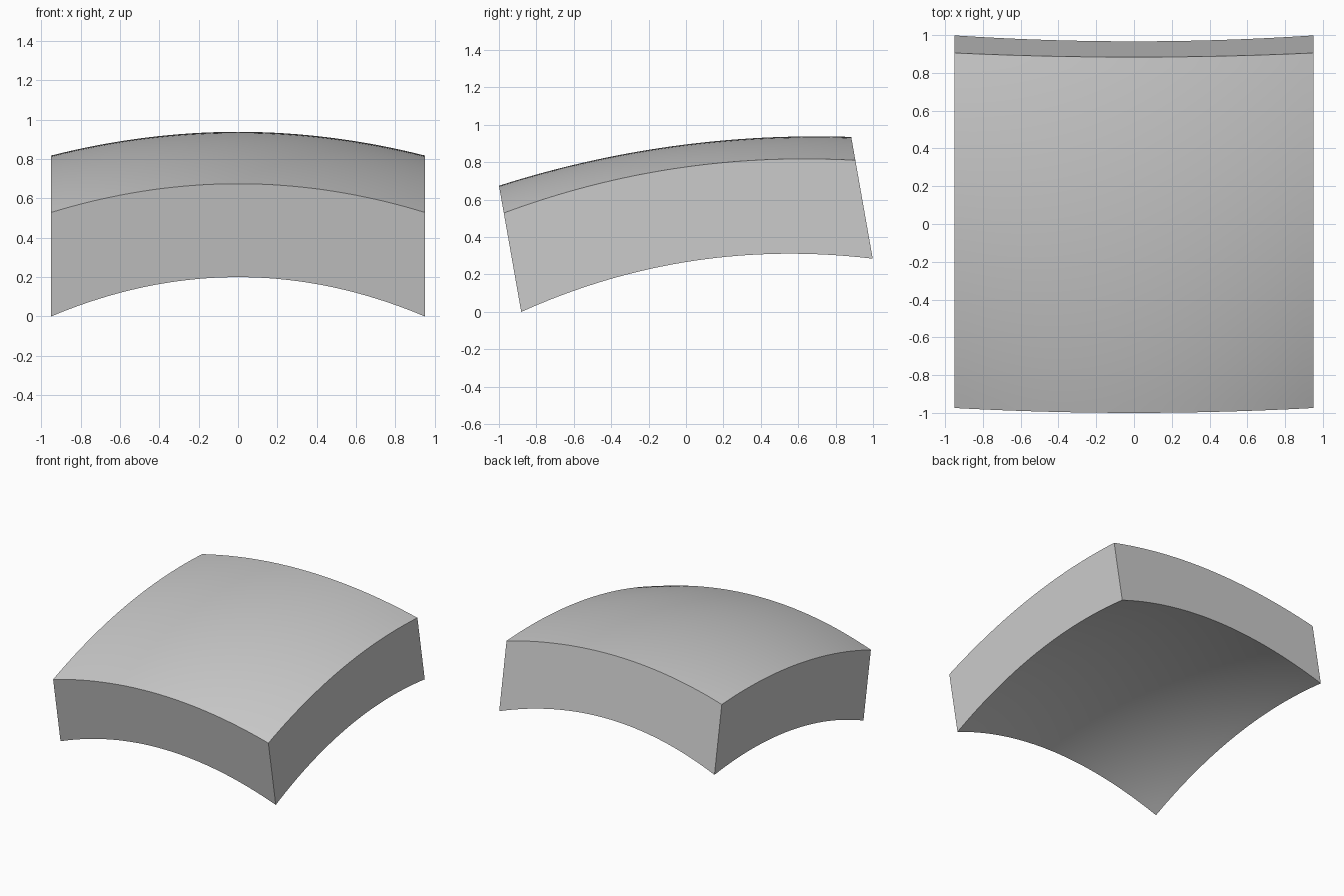
import bpy, bmesh, math
from mathutils import Matrix

cube = bpy.data.objects.get("Cube")
if cube:
    bpy.data.objects.remove(cube, do_unlink=True)

HALF = 0.95                 # half width of the square block
TILT = math.radians(10)     # lean of the whole block about x
SHIFT = 0.0825              # slide along the tilted depth axis
SEGMENTS = 32

# Heights at front, middle and back: along the centre line and along the sides
TOP = ((0.838, 0.885, 0.768), (0.690, 0.765, 0.641))
UNDERSIDE = ((0.356, 0.432, 0.287), (0.153, 0.262, 0.107))


def arc(heights, t):
    """Smooth curve through three heights, t running from -1 to 1."""
    front, middle, back = heights
    return middle + (back - front) / 2 * t + ((front + back) / 2 - middle) * t * t


def dome(heights, x, y):
    """Height of a doubly curved surface over the square."""
    s, t = x / HALF, y / HALF
    centre, side = (arc(row, t) for row in heights)
    return centre + (side - centre) * s * s


# Underside sheet, extruded into a closed block
bm = bmesh.new()
bmesh.ops.create_grid(bm, x_segments=SEGMENTS, y_segments=SEGMENTS, size=HALF)
result = bmesh.ops.extrude_face_region(bm, geom=bm.faces[:], use_keep_orig=True)
upper = {v for v in result["geom"] if isinstance(v, bmesh.types.BMVert)}

# Curve the two sheets
for v in bm.verts:
    v.co.z = dome(TOP if v in upper else UNDERSIDE, v.co.x, v.co.y)

# Lean the block back
lean = Matrix.Rotation(TILT, 4, 'X') @ Matrix.Translation((0, SHIFT, 0))
bmesh.ops.transform(bm, matrix=lean, verts=bm.verts)
bmesh.ops.recalc_face_normals(bm, faces=bm.faces)

mesh = bpy.data.meshes.new("curved_block")
bm.to_mesh(mesh)
bm.free()
block = bpy.data.objects.new("curved_block", mesh)
bpy.context.collection.objects.link(block)

# Smooth domes, crisp rims
bpy.ops.object.select_all(action='DESELECT')
block.select_set(True)
bpy.context.view_layer.objects.active = block
bpy.ops.object.shade_smooth_by_angle(angle=math.radians(30))
